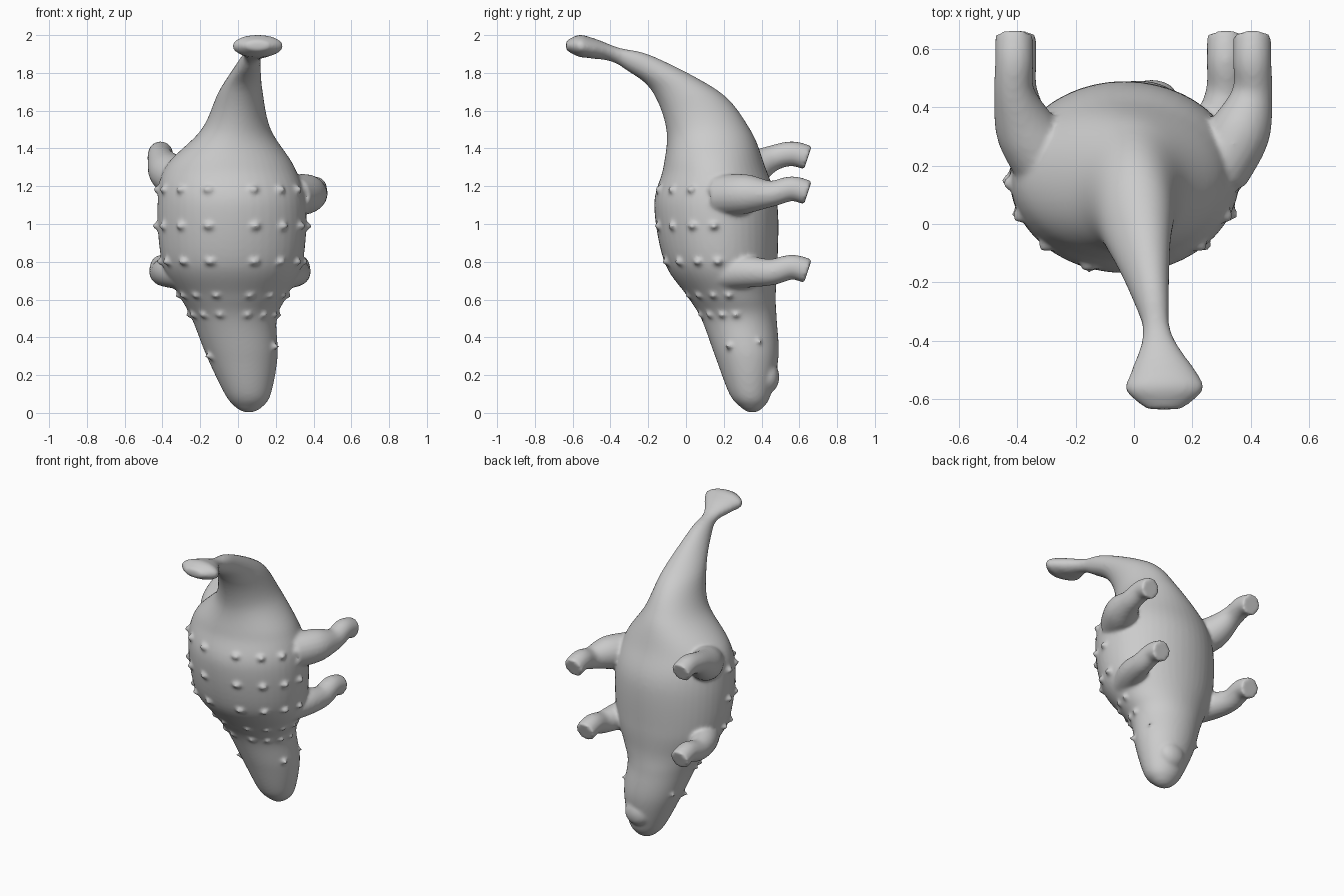
import bpy, bmesh, math
from mathutils import Vector, Matrix

if "Cube" in bpy.data.objects:
    bpy.data.objects.remove(bpy.data.objects["Cube"])

# Main body profile from snout to tail club: z, y, half depth, x, half width
PROFILE = [
    (.003, .35, .02, .057, .022), (.03, .35, .06, .057, .07),
    (.1, .34, .11, .052, .122), (.3, .322, .168, .022, .188),
    (.5, .28, .2, -.02, .225), (.62, .24, .235, -.025, .285),
    (.8, .185, .3, -.03, .373), (1.1, .158, .326, -.033, .393),
    (1.3, .15, .27, -.043, .343), (1.5, .118, .222, -.01, .184),
    (1.705, -.005, .176, .015, .115), (1.855, -.25, .084, .06, .06),
    (1.898, -.38, .044, .08, .05), (1.934, -.51, .056, .102, .114),
    (1.943, -.57, .057, .104, .132), (1.945, -.635, .025, .103, .06),
]
parts = []


def catmull(pts, steps):
    out = []
    for i in range(len(pts) - 1):
        p = [pts[max(0, min(len(pts) - 1, i + k))] for k in range(-1, 3)]
        for s in range(steps):
            t = s / steps
            out.append([.5 * (2*b + (c-a)*t + (2*a-5*b+4*c-d)*t*t + (3*b-a-3*c+d)*t**3)
                        for a, b, c, d in zip(*p)])
    return out + [list(pts[-1])]


def rim(s, a):
    """Point on a section; a = 0 is the middle of the back, positive toward +x."""
    z, y, depth, x, width = s
    tilt = math.pi / 2 * min(1, max(0, -2 * y) ** 2)   # tail sections lean over
    d = -depth * math.cos(a)
    return Vector((x + width * math.sin(a), y + d * math.cos(tilt), z + d * math.sin(tilt)))


def finish(name, bm):
    me = bpy.data.meshes.new(name)
    bm.to_mesh(me)
    bm.free()
    ob = bpy.data.objects.new(name, me)
    bpy.context.collection.objects.link(ob)
    parts.append(ob)
    return ob


def skin(name, rings):
    bm = bmesh.new()
    loops = [[bm.verts.new(p) for p in r] for r in rings]
    n = len(loops[0])
    for a, b in zip(loops, loops[1:]):
        for i in range(n):
            bm.faces.new((a[i], a[(i+1) % n], b[(i+1) % n], b[i]))
    bm.faces.new(loops[0][::-1])
    bm.faces.new(loops[-1])
    bmesh.ops.recalc_face_normals(bm, faces=bm.faces)
    return finish(name, bm)


def tube(name, path, n=20):
    """Round limb through points x, y, z, radius."""
    pts = catmull(path, 6)
    rings = []
    for i, p in enumerate(pts):
        d = Vector(pts[min(i+1, len(pts)-1)][:3]) - Vector(pts[max(i-1, 0)][:3])
        q = d.to_track_quat('Z', 'X')
        rings.append([Vector(p[:3]) + q @ Vector((math.cos(math.tau*k/n),
                      math.sin(math.tau*k/n), 0)) * p[3] for k in range(n)])
    return skin(name, rings)


def lump(name, loc, size):
    bm = bmesh.new()
    bmesh.ops.create_uvsphere(bm, u_segments=16, v_segments=10, radius=1,
                              matrix=Matrix.Translation(loc) @ Matrix.Diagonal((*size, 1)))
    return finish(name, bm)


body_sections = catmull(PROFILE, 8)


def section_at(z):
    return min(body_sections, key=lambda s: abs(s[0] - z))


def horn(name, z, a, height, r):
    s = section_at(z)
    p = rim(s, a)
    out = (p - (rim(s, 0) + rim(s, math.pi)) / 2).normalized()
    q = out.to_track_quat('Z', 'X').to_matrix().to_4x4()
    bm = bmesh.new()
    bmesh.ops.create_cone(bm, cap_ends=True, segments=12, radius1=r, radius2=r*.2,
                          depth=height + .04,
                          matrix=Matrix.Translation(p + out*(height-.04)/2) @ q)
    return finish(name, bm)


# Head, trunk, tail and club in one loft
body = skin("dinosaur_body", [[rim(s, math.tau*k/48) for k in range(48)]
                              for s in body_sections])

# Legs: foot x, foot z, hip z
for name, x, z, hip in (("hind_leg_left", -.41, 1.36, 1.23),
                        ("hind_leg_right", .405, 1.175, 1.15),
                        ("fore_leg_left", -.4, .76, .74),
                        ("fore_leg_right", .315, .76, .74)):
    thick = .02 if "hind" in name else 0
    tube(name, [(x*.7, .18, hip, .09 + thick),
                (x*.9, .32, hip*.65 + z*.35, .085 + thick),
                (x, .45, z - .015, .07),
                (x, .56, z + .012, .066),
                (x, .645, z - .01, .066)])

# Lower jaw
lump("lower_jaw", (.06, .435, .19), (.09, .06, .085))

# Armour studs in rows over the back
for z in (.51, .62, .79, .98, 1.17):
    r = .03 if z > .7 else .024
    for deg in (18, 43, 66, 87):
        for side in (-1, 1):
            lump("armour_stud", rim(section_at(z), math.radians(deg*side)), (r, r*.8, r*.65))

# Head horns
for side in (-1, 1):
    horn("brow_horn", .32 + side*.03, side*math.radians(62), .035, .035)
    horn("cheek_horn", .37 + side*.015, side*math.radians(115), .025, .03)

# Fuse the parts into one smooth skin
bpy.ops.object.select_all(action='DESELECT')
for ob in parts:
    ob.select_set(True)
bpy.context.view_layer.objects.active = body
bpy.ops.object.join()
fuse = body.modifiers.new("fuse", 'REMESH')
fuse.mode = 'VOXEL'
fuse.voxel_size = .011
soften = body.modifiers.new("soften", 'SMOOTH')
soften.factor = .5
soften.iterations = 7
for m in ("fuse", "soften"):
    bpy.ops.object.modifier_apply(modifier=m)
bpy.ops.object.shade_smooth()
